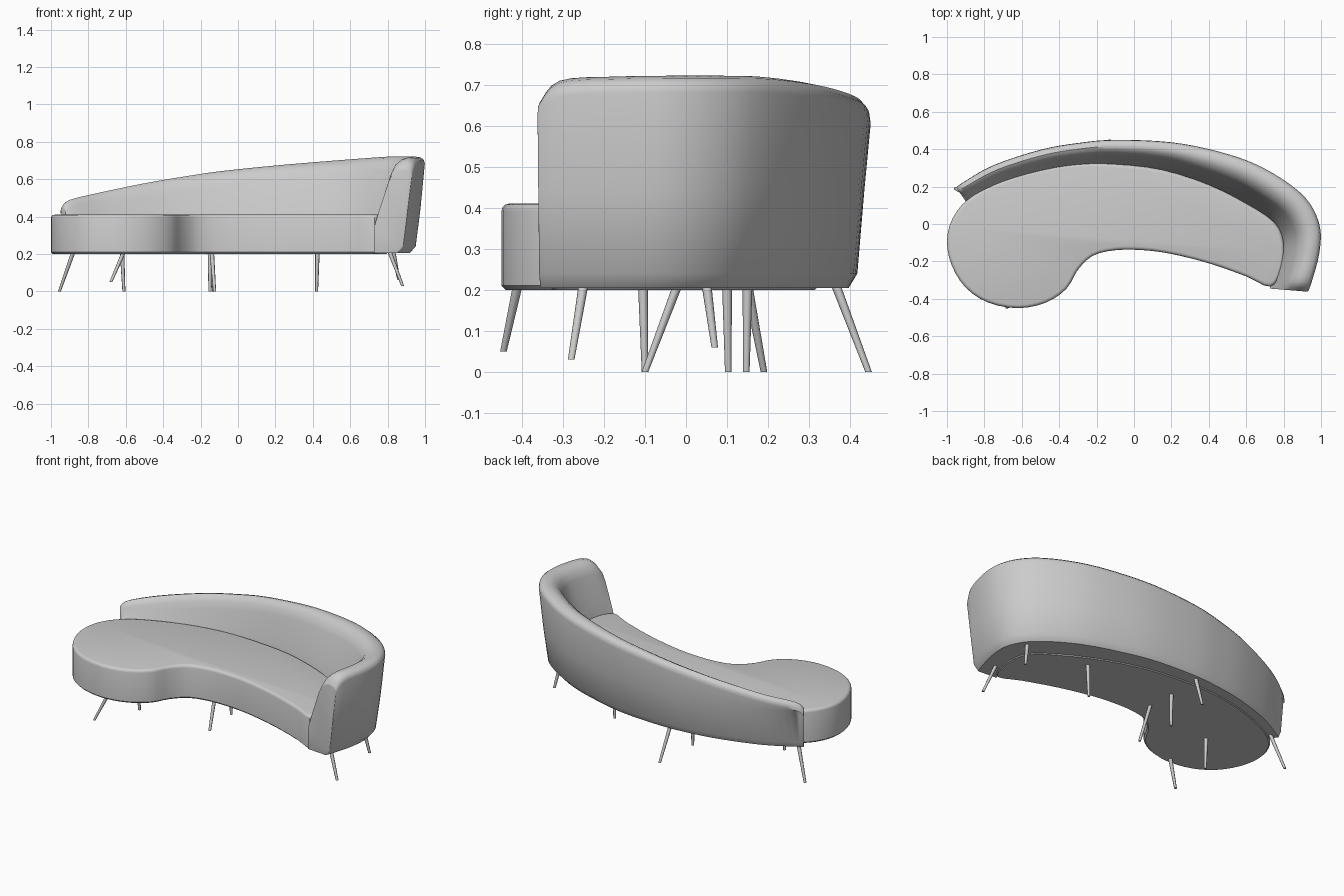
import bpy, bmesh, math
from mathutils import Vector

if "Cube" in bpy.data.objects:
    bpy.data.objects.remove(bpy.data.objects["Cube"])


def spline(pts, steps, closed=False):
    """Catmull-Rom resampling of a list of tuples of any dimension."""
    P = [Vector(p) for p in pts]
    n = len(P)
    pick = (lambda i: P[i % n]) if closed else (lambda i: P[max(0, min(n - 1, i))])
    out = []
    for i in range(n if closed else n - 1):
        a, b, c, d = (pick(i + k) for k in (-1, 0, 1, 2))
        for s in range(steps):
            t = s / steps
            out.append(0.5 * (2 * b + (c - a) * t + (2 * a - 5 * b + 4 * c - d) * t * t
                              + (3 * b - a - 3 * c + d) * t ** 3))
    return out if closed else out + [P[-1]]


def finish(name, bm, angle=40):
    bmesh.ops.recalc_face_normals(bm, faces=bm.faces)
    mesh = bpy.data.meshes.new(name)
    bm.to_mesh(mesh)
    bm.free()
    ob = bpy.data.objects.new(name, mesh)
    bpy.context.collection.objects.link(ob)
    bpy.ops.object.select_all(action='DESELECT')
    ob.select_set(True)
    bpy.context.view_layer.objects.active = ob
    bpy.ops.object.shade_smooth_by_angle(angle=math.radians(angle))
    return ob


# Seat: kidney-shaped outline, extruded and softened at top and bottom
outline = [(-1.0, -.09), (-.97, .03), (-.89, .13), (-.75, .21), (-.55, .28), (-.33, .32),
           (-.1, .32), (.15, .29), (.4, .21), (.6, .11), (.75, .01), (.80, -.1),
           (.79, -.24), (.73, -.335), (.6, -.28), (.4, -.21), (.2, -.16), (.05, -.14),
           (-.1, -.14), (-.22, -.17), (-.3, -.245), (-.36, -.345), (-.47, -.42),
           (-.62, -.45), (-.78, -.42), (-.9, -.34), (-.975, -.22)]
bm = bmesh.new()
ring = spline(outline, 3, True)
base = bm.faces.new([bm.verts.new((p[0], p[1], .2)) for p in ring])
ext = bmesh.ops.extrude_face_region(bm, geom=[base], use_keep_orig=True)
top = [v for v in ext['geom'] if isinstance(v, bmesh.types.BMVert)]
bmesh.ops.translate(bm, verts=top, vec=(0, 0, .21))
upper = [e for e in bm.edges if all(v.co.z > .4 for v in e.verts)]
lower = [e for e in bm.edges if all(v.co.z < .21 for v in e.verts)]
bmesh.ops.bevel(bm, geom=upper, offset=.018, segments=3, profile=.5, affect='EDGES')
bmesh.ops.bevel(bm, geom=[e for e in lower if e.is_valid], offset=.01, segments=1,
                affect='EDGES')
finish("seat", bm)

# Backrest with arm: stations of outer x, outer y, inner x, inner y, top height
stations = [(-.95, .195, -.895, .115, .455), (-.91, .225, -.86, .13, .49),
            (-.75, .315, -.68, .215, .53), (-.5, .397, -.46, .277, .58),
            (-.3, .433, -.28, .305, .613), (-.1, .45, -.1, .31, .642),
            (.2, .437, .15, .28, .672), (.45, .388, .38, .205, .693),
            (.65, .32, .55, .135, .708), (.83, .215, .68, .055, .72),
            (.94, .11, .75, -.01, .722), (.995, -.02, .785, -.09, .722),
            (.99, -.16, .775, -.19, .72), (.95, -.31, .745, -.30, .71),
            (.93, -.362, .725, -.345, .655)]
bm = bmesh.new()
rings = []
for ox, oy, ix, iy, zt in spline(stations, 4):
    shoulder = zt - .075
    section = [(.38, .205), (.23, .24), (.11, .44), (0, zt - .04), (.02, zt - .02),
               (.10, zt - .006), (.25, zt), (.38, zt - .008), (.52, zt - .032),
               (.62, shoulder), (.85, .375 + (shoulder - .375) * .3), (1, .34), (1, .205)]
    rings.append([bm.verts.new((ox + (ix - ox) * t, oy + (iy - oy) * t, z))
                  for t, z in section])
for a, b in zip(rings, rings[1:]):
    for k in range(len(a)):
        j = (k + 1) % len(a)
        bm.faces.new((a[k], a[j], b[j], b[k]))
ends = [bm.faces.new(rings[0]), bm.faces.new(rings[-1])]
# Softened rims of the two end faces
rims = [e for f in ends for e in f.edges]
bmesh.ops.bevel(bm, geom=rims, offset=.006, segments=2, profile=.5, affect='EDGES',
                clamp_overlap=True)
finish("backrest", bm)

# Legs: top x, top y, foot x, foot y, foot z
legs = [("front_left_leg", -.61, -.41, -.68, -.445, .05),
        ("chaise_centre_leg", -.62, -.105, -.61, -.10, 0),
        ("back_left_leg", -.88, .15, -.955, .19, 0),
        ("middle_front_leg", -.14, -.02, -.125, -.10, 0),
        ("middle_centre_leg", -.15, .15, -.15, .147, 0),
        ("middle_back_leg", -.15, .365, -.13, .445, 0),
        ("inner_right_leg", .425, .10, .42, .103, 0),
        ("front_right_leg", .81, -.25, .88, -.28, .03),
        ("back_right_leg", .83, .05, .86, .07, .06)]
for name, tx, ty, fx, fy, fz in legs:
    head, foot = Vector((tx, ty, .212)), Vector((fx, fy, fz))
    bm = bmesh.new()
    bmesh.ops.create_cone(bm, cap_ends=True, segments=8, radius1=.008, radius2=.012, depth=1)
    for v in bm.verts:
        p = foot.lerp(head, v.co.z + .5)
        v.co = (p.x + v.co.x, p.y + v.co.y, p.z)
    finish(name, bm, 50)
